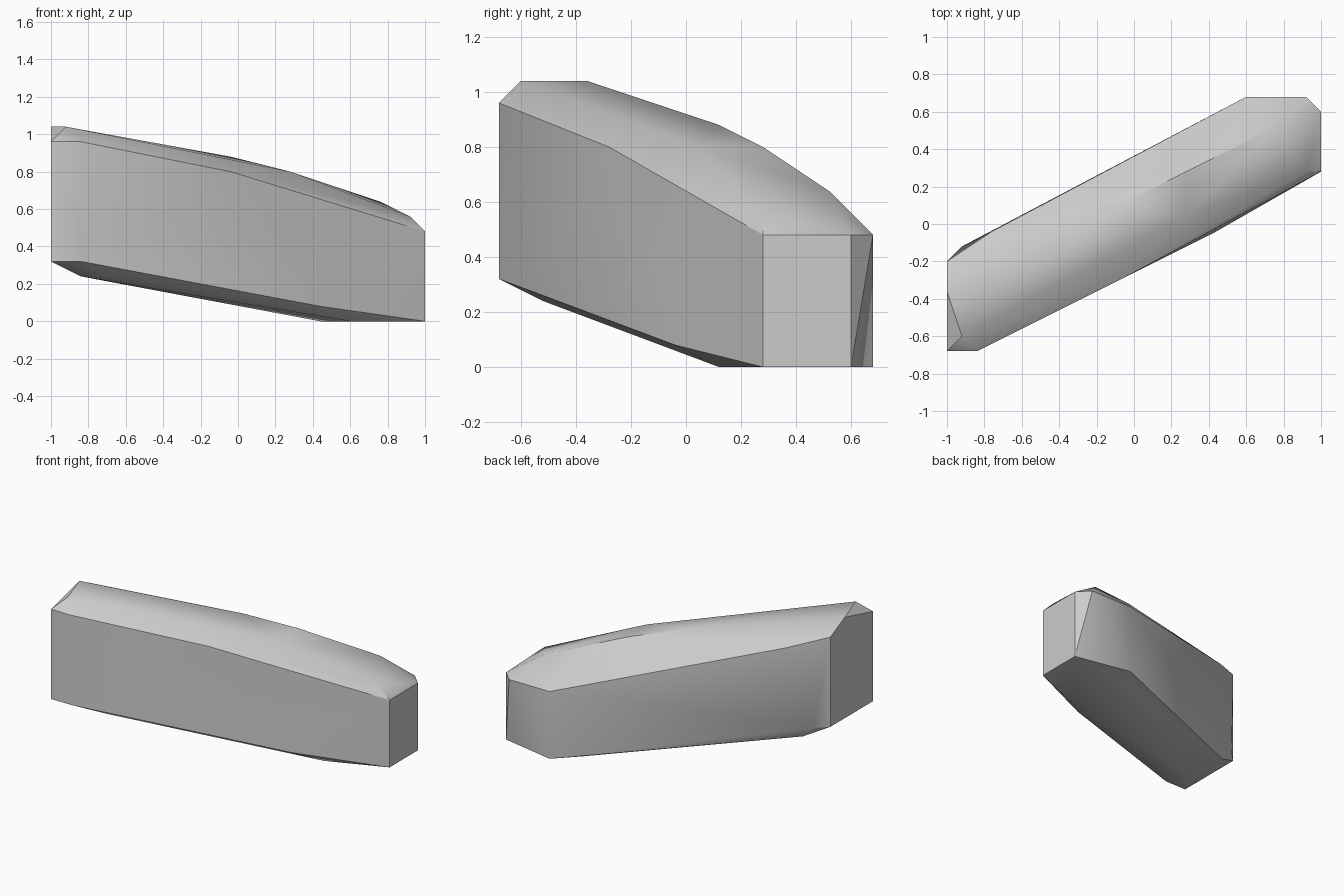
import bpy
import bmesh
import math

# Remove only the default cube
default_cube = bpy.data.objects.get("Cube")
if default_cube:
    bpy.data.objects.remove(default_cube, do_unlink=True)

STEP = 0.08  # the block is laid out on a regular lattice


def lattice_point(column, row, level):
    """Turn lattice steps into centred model coordinates."""
    return (column * STEP - 1.0, row * STEP - 0.68, level * STEP)


def make_material(name, colour):
    material = bpy.data.materials.new(name)
    material.use_nodes = True
    material.diffuse_color = colour
    shader = material.node_tree.nodes["Principled BSDF"]
    shader.inputs["Base Color"].default_value = colour
    return material


def make_hull(name, corners, material):
    """Wrap the corner points in a closed convex skin."""
    mesh = bpy.data.meshes.new(name)
    skin = bmesh.new()
    for corner in corners:
        skin.verts.new(lattice_point(*corner))
    result = bmesh.ops.convex_hull(skin, input=skin.verts)
    unused = set(result["geom_interior"]) | set(result["geom_unused"])
    loose = [item for item in unused if isinstance(item, bmesh.types.BMVert)]
    bmesh.ops.delete(skin, geom=loose, context="VERTS")
    bmesh.ops.dissolve_limit(skin, angle_limit=math.radians(0.5),
                             verts=skin.verts, edges=skin.edges)
    bmesh.ops.recalc_face_normals(skin, faces=skin.faces)
    skin.to_mesh(mesh)
    skin.free()
    mesh.materials.append(material)
    block = bpy.data.objects.new(name, mesh)
    bpy.context.collection.objects.link(block)
    return block


# Upright walls: column, row, lower level, upper level
tall_end = [(0, 0, 4, 12), (2, 0, 4, 12), (0, 6, 4, 12)]
low_end = [(25, 12, 0, 6), (25, 16, 0, 6), (20, 17, 0, 6)]
corners = [(column, row, level)
           for column, row, *levels in tall_end + low_end
           for level in levels]

# Bevelled crown sloping down to the low end
corners += [(0, 4, 13), (1, 1, 13), (3, 8, 11), (12, 10, 11), (12, 5, 10),
            (16, 9, 10), (16, 12, 10), (22, 15, 8), (24, 12, 7), (24, 17, 6)]

# Chamfered underside
corners += [(1, 7, 4), (2, 7, 3), (2, 3, 3), (4, 2, 3),
            (18, 8, 1), (20, 10, 0), (18, 15, 0)]

grey = make_material("plain grey", (0.6, 0.6, 0.6, 1.0))
block = make_hull("sloped_block", corners, grey)

# Soft shading across gentle bends, crisp edges elsewhere
bpy.context.view_layer.objects.active = block
block.select_set(True)
bpy.ops.object.shade_smooth_by_angle(angle=math.radians(30))
